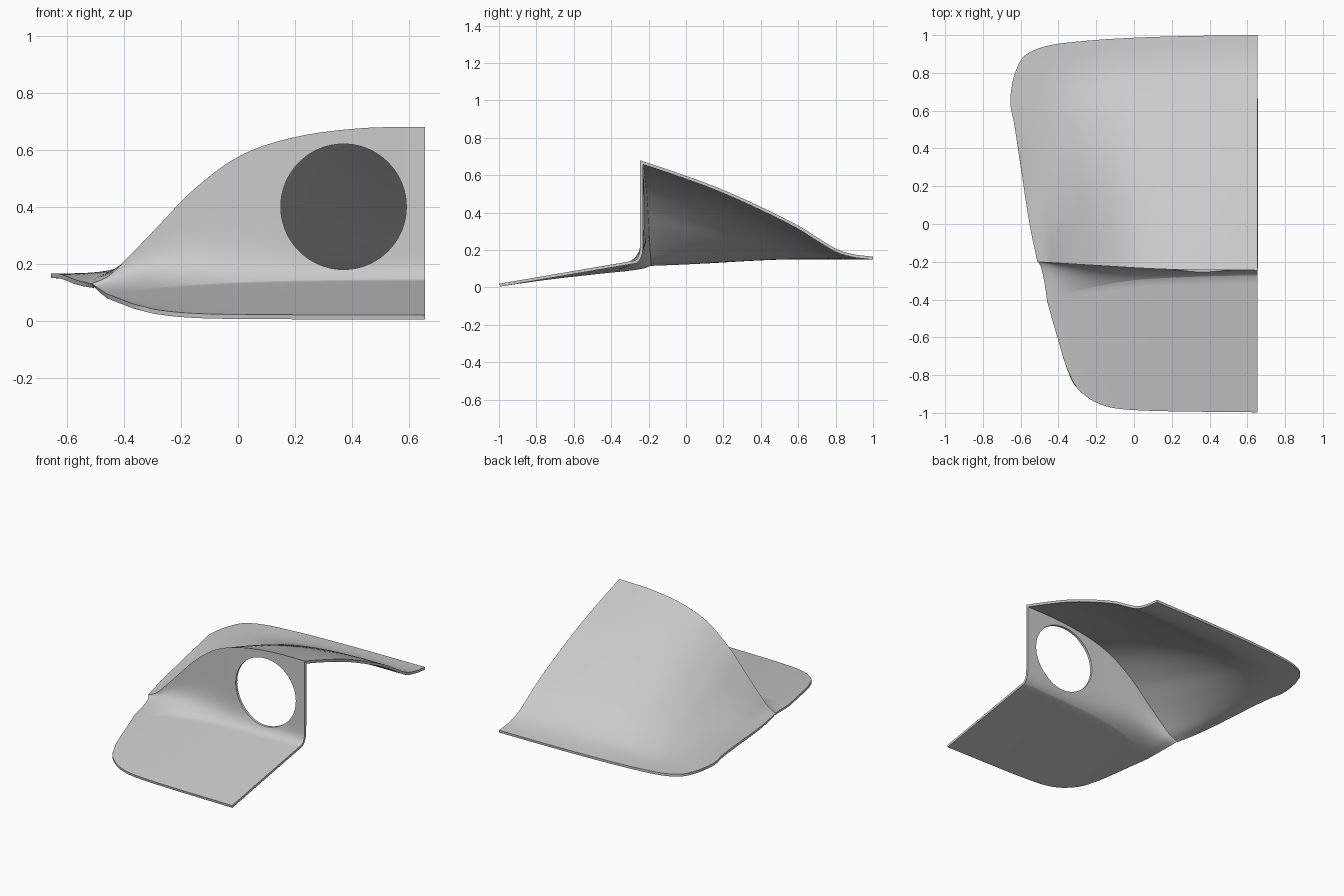
import bpy, bmesh, math

if "Cube" in bpy.data.objects:
    bpy.data.objects.remove(bpy.data.objects["Cube"])

RIGHT = 0.655
COLS = 56


def lerp(a, b, t):
    return a + (b - a) * t


def curve(points):
    """Smooth interpolation through a few (t, value) points."""
    def slope(i):
        a, b = points[max(i - 1, 0)], points[min(i + 1, len(points) - 1)]
        return (b[1] - a[1]) / (b[0] - a[0])

    def at(t):
        i = 0
        while i < len(points) - 2 and t > points[i + 1][0]:
            i += 1
        (t0, v0), (t1, v1) = points[i], points[i + 1]
        w = t1 - t0
        k = (t - t0) / w
        return ((2 * k**3 - 3 * k**2 + 1) * v0 + (k**3 - 2 * k**2 + k) * w * slope(i)
                + (3 * k**2 - 2 * k**3) * v1 + (k**3 - k**2) * w * slope(i + 1))
    return at


# Outline and profile curves; s runs left edge to right edge, a front to back
front_edge = curve([(0, -.83), (.03, -.875), (.07, -.91), (.12, -.942), (.2, -.97),
                    (.3, -.983), (.5, -.991), (1, -.997)])
back_edge = curve([(0, .85), (.02, .885), (.05, .912), (.1, .937), (.17, .955),
                   (.33, .975), (.5, .987), (.7, .995), (1, 1)])
wall_foot = curve([(0, -.41), (.14, -.355), (.4, -.3), (.7, -.28), (1, -.272)])
wall_top = curve([(0, -.2), (.25, -.218), (.6, -.24), (1, -.245)])
sheet_left = curve([(0, -.325), (.2, -.362), (.5, -.4), (1, -.46)])
hood_left = curve([(0, -.512), (.2, -.555), (.45, -.595), (.7, -.635), (.8, -.655),
                   (.92, -.64), (1, -.61)])
hood_spine = curve([(0, .68), (.19, .6), (.35, .525), (.52, .43), (.68, .33),
                    (.77, .26), (.85, .202), (.92, .177), (1, .165)])
hood_base = curve([(0, .13), (.3, .145), (.65, .165), (1, .165)])
swell = curve([(0, 0), (.05, .05), (.1, .15), (.2, .37), (.3, .59), (.44, .81),
               (.6, .93), (.8, .99), (1, 1)])


def sheet_point(s, a):
    y = lerp(front_edge(s), wall_foot(s), a)
    z = .02 + .171 * (y + 1) - .026 * (1 - s)**3 * a
    return lerp(sheet_left(a), RIGHT, s), y, z


def hood_point(s, a):
    y = lerp(wall_top(s), back_edge(s), a)
    rise = max(swell(s), 0)**(1 + 1.3 * a)
    return lerp(hood_left(a), RIGHT, s), y, lerp(hood_base(a), hood_spine(a), rise)


def wall_point(s, t):
    foot, top = sheet_point(s, 1), hood_point(s, 0)
    fillet = (1 - t)**(2 + 22 * s**1.5)
    return lerp(foot[0], top[0], t), lerp(top[1], foot[1], fillet), lerp(foot[2], top[2], t)


# One continuous skin: front sheet, upright wall, rear hood
sections = [(sheet_point, [i / 18 for i in range(18)]),
            (wall_point, [(i / 24)**2 for i in range(24)]),
            (hood_point, [i / 44 for i in range(45)])]
bm = bmesh.new()
rows = []
for point, steps in sections:
    for a in steps:
        rows.append([bm.verts.new(point((j / COLS)**1.4, a)) for j in range(COLS + 1)])
for low, high in zip(rows, rows[1:]):
    for j in range(COLS):
        bm.faces.new((low[j], low[j + 1], high[j + 1], high[j]))
mesh = bpy.data.meshes.new("shroud_panel")
bm.to_mesh(mesh)
bm.free()
panel = bpy.data.objects.new("shroud_panel", mesh)
bpy.context.collection.objects.link(panel)

# Plain grey finish
grey = bpy.data.materials.new("plain_grey")
grey.use_nodes = True
colour = (.6, .6, .6, 1)
grey.diffuse_color = colour
grey.node_tree.nodes["Principled BSDF"].inputs["Base Color"].default_value = colour
mesh.materials.append(grey)

# Round opening cutter
bpy.ops.mesh.primitive_cylinder_add(vertices=96, radius=.22, depth=.2,
                                    location=(.37, -.25, .4), rotation=(math.pi / 2, 0, 0))
cutter = bpy.context.object
cutter.name = "opening_cutter"
cutter.hide_render = True

# Thickness and opening
thick = panel.modifiers.new("thickness", 'SOLIDIFY')
thick.thickness = .016
thick.offset = -1
thick.use_even_offset = True
cut = panel.modifiers.new("opening", 'BOOLEAN')
cut.object = cutter
cut.operation = 'DIFFERENCE'
cut.solver = 'EXACT'

bpy.ops.object.select_all(action='DESELECT')
panel.select_set(True)
bpy.context.view_layer.objects.active = panel
for name in ("thickness", "opening"):
    bpy.ops.object.modifier_apply(modifier=name)
bpy.data.objects.remove(cutter)
bpy.ops.object.shade_smooth_by_angle(angle=math.radians(35))
